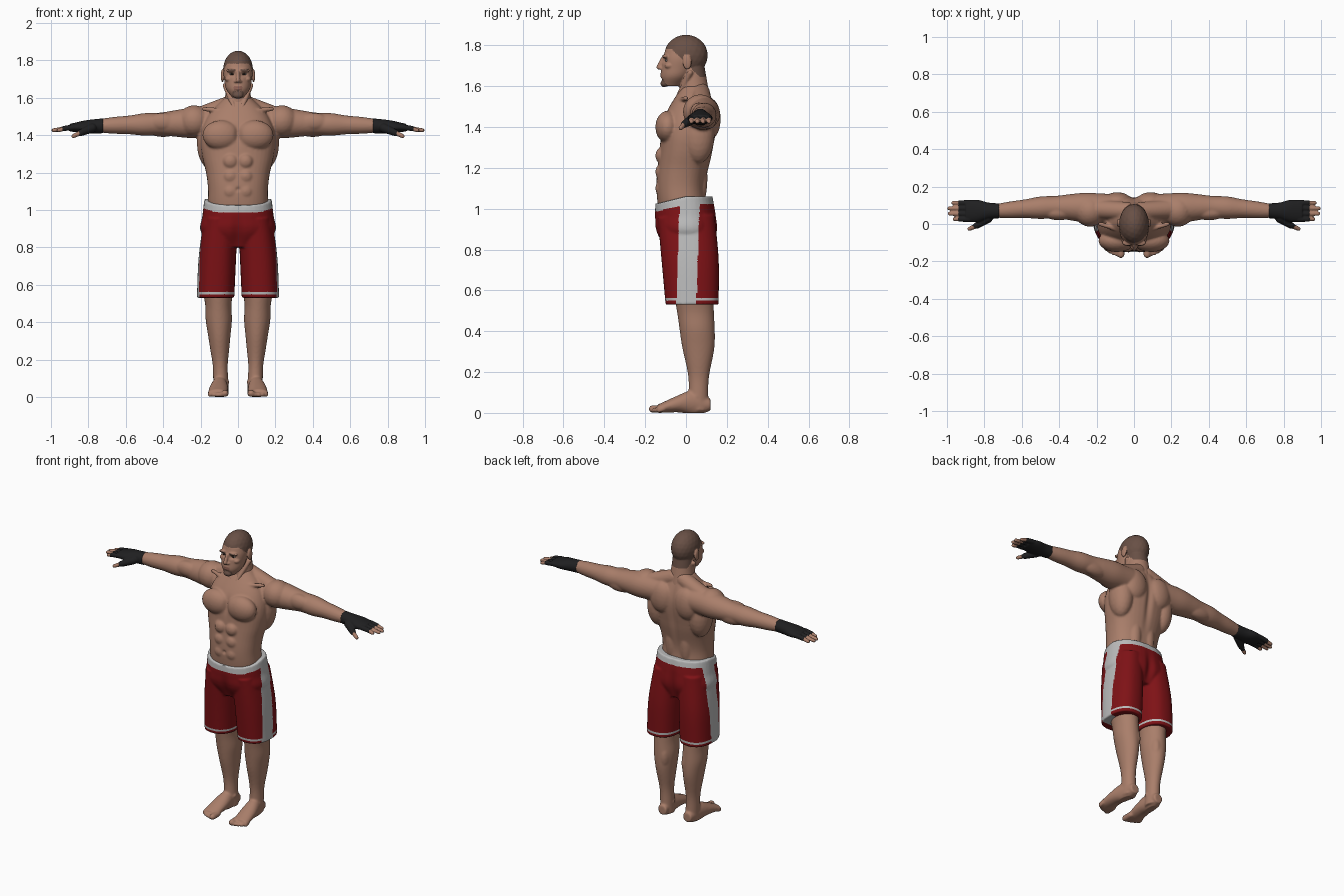
import bpy, bmesh, math
from mathutils import Vector, Matrix

if "Cube" in bpy.data.objects:
    bpy.data.objects.remove(bpy.data.objects["Cube"])


def material(name, red, green, blue):
    made = bpy.data.materials.new(name)
    made.use_nodes = True
    made.diffuse_color = (red, green, blue, 1)
    shader = next(node for node in made.node_tree.nodes if node.type == 'BSDF_PRINCIPLED')
    shader.inputs["Base Color"].default_value = made.diffuse_color
    shader.inputs["Roughness"].default_value = .7
    return made


skin = material("skin", .4, .21, .145)
hair = material("cropped_hair", .14, .08, .06)
lips = material("lips", .3, .135, .1)
red_cloth = material("red_cloth", .21, .006, .008)
white_trim = material("white_trim", .5, .5, .5)
black_glove = material("black_glove", .014, .014, .015)
dark_eye = material("dark_eye", .03, .02, .015)
plane_axes = {'X': (1, 2), 'Y': (0, 2), 'Z': (0, 1)}


def spline(points, t):
    """Smooth value at t along evenly spaced points or numbers."""
    padded = [points[0] * 2 - points[1], *points, points[-1] * 2 - points[-2]]
    spans = len(points) - 1
    index = min(int(t * spans), spans - 1)
    f = t * spans - index
    a, b, c, d = padded[index:index + 4]
    return b + ((c - a) * f + (a * 2 - b * 5 + c * 4 - d) * f ** 2 + (b * 3 - a - c * 3 + d) * f ** 3) / 2


def loft(bm, axis, path, wide, deep, power=2, rings=32, sides=40):
    """Closed skin along a path, with sections that are square to the axis."""
    path = [Vector(point) for point in path]
    across, along = plane_axes[axis]
    previous = None
    for ring_index in range(rings + 1):
        t = ring_index / rings
        ring = []
        for step in range(sides):
            angle = math.tau * step / sides
            u, w = (math.copysign(abs(value) ** (2 / power), value)
                    for value in (math.cos(angle), math.sin(angle)))
            point = spline(path, t)
            point[across] += u * spline(wide, t)
            point[along] += w * spline(deep, t)
            ring.append(bm.verts.new(point))
        if previous:
            for step in range(sides):
                bm.faces.new((previous[step - 1], previous[step], ring[step], ring[step - 1]))
        else:
            bm.faces.new(ring)
        previous = ring
    bm.faces.new(previous)


def blob(bm, centre, radii):
    place = Matrix.Translation(centre) @ Matrix.Diagonal((*radii, 1))
    bmesh.ops.create_icosphere(bm, subdivisions=3, radius=1, matrix=place)


def limb(bm, start, end, start_radius, end_radius):
    """Round-ended tapered tube."""
    start, end = Vector(start), Vector(end)
    span = end - start
    turn = span.to_track_quat('Z', 'Y').to_matrix().to_4x4()
    bmesh.ops.create_cone(bm, cap_ends=True, segments=20, radius1=start_radius, radius2=end_radius,
                          depth=span.length, matrix=Matrix.Translation((start + end) / 2) @ turn)
    blob(bm, start, [start_radius] * 3)
    blob(bm, end, [end_radius] * 3)


def mirror(bm):
    """Copy everything built so far to the other side."""
    copied = bmesh.ops.duplicate(bm, geom=bm.verts[:] + bm.edges[:] + bm.faces[:])["geom"]
    verts = [item for item in copied if isinstance(item, bmesh.types.BMVert)]
    bmesh.ops.scale(bm, vec=(-1, 1, 1), verts=verts)


def finish(name, bm, voxel, materials, colour_rule=None, dents=(), reshape=None):
    """Fuse the pieces, soften them, press in dents and colour faces by rule."""
    bmesh.ops.recalc_face_normals(bm, faces=bm.faces)
    mesh = bpy.data.meshes.new(name)
    bm.to_mesh(mesh)
    bm.free()
    part = bpy.data.objects.new(name, mesh)
    bpy.context.collection.objects.link(part)
    fuse = part.modifiers.new("fuse", 'REMESH')
    fuse.mode = 'VOXEL'
    fuse.voxel_size = voxel
    soften = part.modifiers.new("soften", 'SMOOTH')
    soften.iterations = 4
    depsgraph = bpy.context.evaluated_depsgraph_get()
    part.data = bpy.data.meshes.new_from_object(part.evaluated_get(depsgraph))
    part.modifiers.clear()
    bpy.data.meshes.remove(mesh)
    part.data.materials.clear()
    for entry in materials:
        part.data.materials.append(entry)
    for vert in part.data.vertices:
        for centre, radii, push in dents:
            offset = Vector((abs(vert.co.x), vert.co.y, vert.co.z)) - Vector(centre)
            distance = sum((gap / radius) ** 2 for gap, radius in zip(offset, radii))
            vert.co.y += push * math.exp(-distance)
        if reshape:
            reshape(vert.co)
    for face in part.data.polygons:
        face.use_smooth = True
        if colour_rule:
            x, y, z = face.center
            face.material_index = int(colour_rule(abs(x), y, z))


def flatten_soles(point):
    point.z = max(point.z, 0)


# Arms, legs and feet
body = bmesh.new()
arm = [.08, .08, .08, .07, .06, .06, .05, .045, .036]
loft(body, 'X', [(.1, .08, 1.47), (.42, .09, 1.46), (.74, .07, 1.45)], arm, arm)
loft(body, 'Z', [(.11, .03, .65), (.1, .06, .33), (.09, .06, .01)],
     [.08, .08, .07, .07, .06, .05, .04, .04, .04], [.1, .09, .08, .05, .05])
loft(body, 'Y', [(.09, .12, .04), (.1, 0, .05), (.11, -.14, .02)], [.03, .04, .05, .05], [.03, .06, .04, .02])
for toe in range(5):
    radius = .012 if toe else .019
    x = .07 + .02 * toe
    limb(body, (x, -.11, .02), (x, .002 * toe ** 2 - .164, radius), radius, radius)

# Muscles
for centre, radii in {
    "chest": ((.09, -.09, 1.4), (.1, .06, .08)),
    "side_back": ((.15, .06, 1.36), (.07, .08, .14)),
    "shoulder_blade": ((.09, .12, 1.44), (.08, .05, .1)),
    "shoulder": ((.235, .07, 1.475), (.085, .085, .085)),
    "biceps": ((.4, .06, 1.47), (.09, .04, .05)),
    "triceps": ((.4, .11, 1.44), (.1, .04, .05)),
    "lower_back": ((.05, .07, 1.15), (.04, .035, .14)),
    "calf": ((.08, .09, .39), (.035, .05, .09)),
    "ankle": ((.09, .05, .08), (.045, .025, .02)),
}.values():
    blob(body, centre, radii)
for row in range(3):
    blob(body, (.04, -.12, 1.1 + .08 * row), (.04, .03, .04))
limb(body, (.03, .07, 1.57), (.2, .08, 1.5), .047, .052)
limb(body, (.02, -.05, 1.525), (.18, 0, 1.54), .012, .012)
mirror(body)

# Torso
loft(body, 'Z', [(0, -.01, .95), (0, -.025, 1.11), (0, 0, 1.28), (0, .02, 1.44), (0, .04, 1.6)],
     [.15, .16, .16, .17, .19, .2, .19, .15, .07], [.12, .12, .13, .13, .06], power=2.3)
finish("body", body, .0065, [skin], reshape=flatten_soles, dents=[
    ((0, .16, 1.35), (.02, .06, .2), -.014),
    ((0, -.15, 1.41), (.015, .05, .06), .012),
    ((0, -.16, 1.11), (.01, .04, .01), .012)])

# Head and neck
head = bmesh.new()
blob(head, (.01, -.12, 1.687), (.012, .012, .008))   # nostril
blob(head, (.034, -.1, 1.746), (.03, .018, .01))     # brow ridge
blob(head, (.05, -.08, 1.7), (.02, .025, .016))      # cheekbone
blob(head, (.083, .006, 1.717), (.009, .022, .036))  # ear
limb(head, (.068, .02, 1.665), (.02, -.04, 1.545), .014, .012)
mirror(head)
blob(head, (0, 0, 1.751), (.08, .107, .101))
loft(head, 'Z', [(0, -.07, 1.6), (0, -.04, 1.69), (0, -.03, 1.78)],
     [.03, .063, .073, .077, .07], [.04, .07, .08, .08, .07])
loft(head, 'Z', [(0, .045, 1.5), (0, .03, 1.7)], [.09, .07, .06], [.08, .07, .06])
limb(head, (0, -.115, 1.735), (0, -.133, 1.693), .009, .012)
blob(head, (0, -.107, 1.613), (.028, .018, .018))
for z in (1.659, 1.647):
    blob(head, (0, -.115, z), (.023, .011, .006))


def head_colour(x, y, z):
    in_ear = x > .079 and abs(y - .004) < .028 and z < 1.756
    scalp = z > max(1.645, 1.782 - max(0, y + .07)) and not in_ear
    beard = x < .03 and z < 1.636 and -.07 > y and z > 1.598
    eyebrow = abs(x - .033) < .02 and abs(z - 1.748) < .0045 and y < -.07
    mouth = x < .023 and abs(z - 1.653) < .011 and y < -.108
    return 1 if scalp or beard or eyebrow else 2 * mouth


finish("head", head, .004, [skin, hair, lips], head_colour, dents=[
    ((.032, -.11, 1.726), (.017, .04, .011), .014),
    ((0, -.12, 1.634), (.02, .03, .007), .005)])

# Eyes
eyes = bmesh.new()
blob(eyes, (.032, -.094, 1.726), (.014, .009, .006))
mirror(eyes)
finish("eyes", eyes, .001, [white_trim, dark_eye], lambda x, y, z: abs(x - .032) < .008)

# Gloved hands with bare fingertips
hands = bmesh.new()
loft(hands, 'X', [(.72, .07, 1.45), (.9, .07, 1.44)], [.04, .045, .06, .055], [.04, .035, .02])
for finger in range(4):
    y = .026 + .029 * finger
    tip = .99 - .012 * (finger - 1.6) ** 2
    limb(hands, (.88, y, 1.442), (.93, y, 1.436), .0155, .014)
    limb(hands, (.92, y, 1.437), (tip, y, 1.426), .0125, .0105)
limb(hands, (.78, .03, 1.438), (.84, -.008, 1.413), .025, .018)
limb(hands, (.84, -.008, 1.413), (.88, -.026, 1.395), .014, .011)
mirror(hands)
finish("gloved_hands", hands, .0042, [black_glove, skin],
       lambda x, y, z: x > .94 or (y < -.005 and x - y > .873))

# Shorts
shorts = bmesh.new()
loft(shorts, 'Z', [(.12, .03, .53), (.11, .02, .75), (.09, 0, .97)], [.1, .1, .09], [.13, .14, .14], power=2.4)
mirror(shorts)
loft(shorts, 'Z', [(0, .01, .8), (0, -.01, 1.06)], [.13, .2, .19, .18], [.11, .15, .15, .14], power=2.3)


def front_dip(y):
    return .035 * min(1, max(0, -y / .14))


def lower_front(point):
    point.z -= front_dip(point.y) * max(0, point.z - .9) / .16


def shorts_colour(x, y, z):
    waistband = z > 1.022 - front_dip(y)
    stripe = x > .12 and abs(y - (z - .5) * .035) < .049
    hem = abs(z - .557) < .0055
    return waistband or stripe or hem


finish("shorts", shorts, .0065, [red_cloth, white_trim], shorts_colour, reshape=lower_front, dents=[
    ((0, -.14, .86), (.03, .06, .1), .014),
    ((0, .16, .88), (.025, .06, .1), -.016)])
